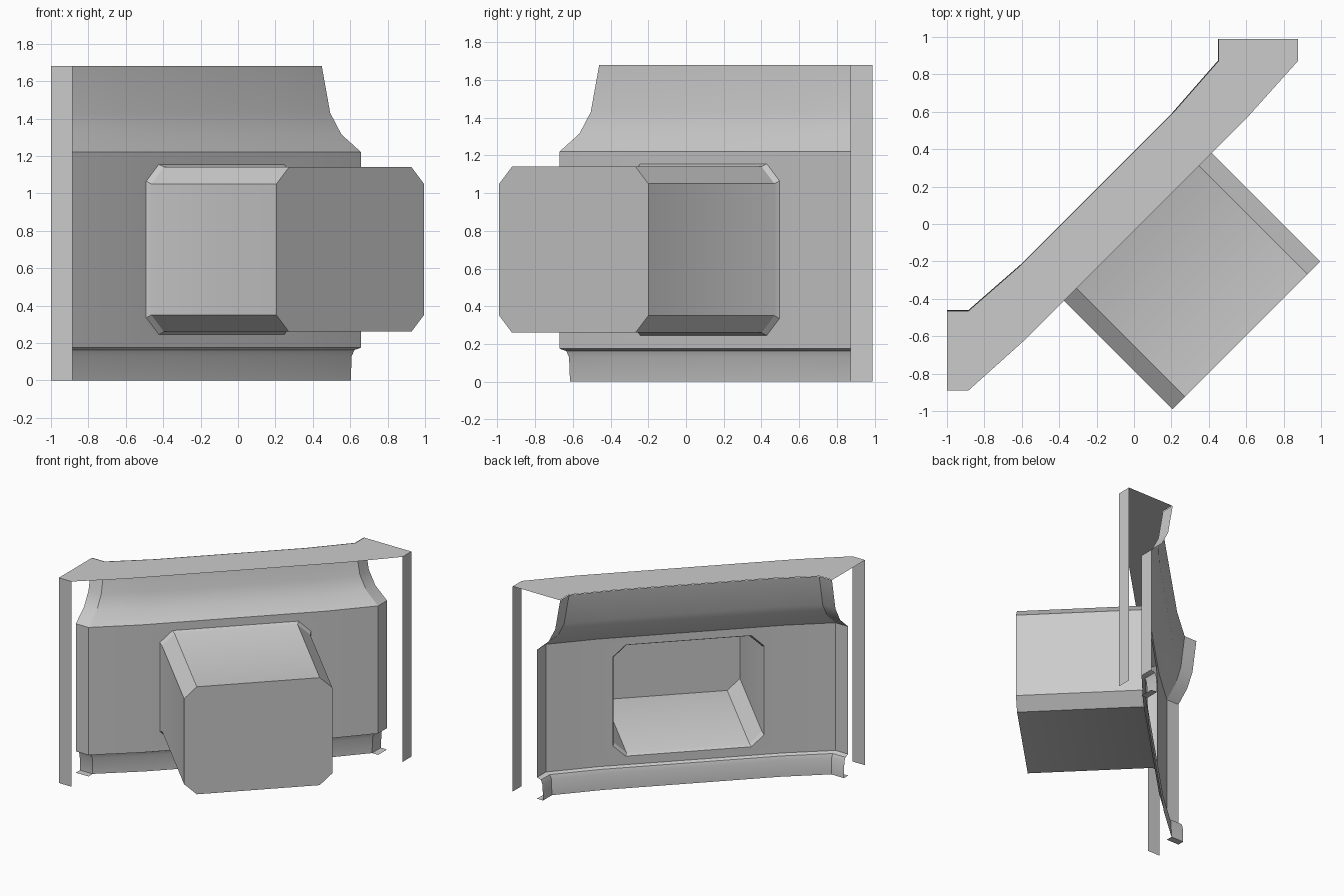
import bpy
import math

if "Cube" in bpy.data.objects:
    bpy.data.objects.remove(bpy.data.objects["Cube"])

SKEW = 0.012          # the wall's mirror line sits slightly off the diagonal
TOP = 1.68


def plan(a):
    """Plan polyline of the diagonal wall; a = setback (0.89 front, 0.47 back)."""
    t = (0.89 - a) / 0.42
    bend = (-0.575 - 0.03 * t, -0.612 + 0.387 * t)
    half = [(-1.0, -a), (-0.885, -a), bend]
    return half + [(-y - SKEW, -x - SKEW) for x, y in reversed(half)]


def make(name, verts, faces, smooth=False):
    me = bpy.data.meshes.new(name)
    me.from_pydata(verts, [], faces)
    me.update()
    ob = bpy.data.objects.new(name, me)
    bpy.context.collection.objects.link(ob)
    if smooth:
        bpy.ops.object.select_all(action='DESELECT')
        ob.select_set(True)
        bpy.context.view_layer.objects.active = ob
        bpy.ops.object.shade_smooth_by_angle(angle=math.radians(30))
    return ob


def octagon(grow, d):
    """Chamfered box outline, counter-clockwise from the front, at depth d = x - y."""
    s, cs = 0.79 + grow, 0.135          # half width and chamfer along x + y
    lo, hi, cz = 0.26 - grow, 1.14 + grow, 0.09
    pts = [(-s, lo + cz), (-s + cs, lo), (s - cs, lo), (s, lo + cz),
           (s, hi - cz), (s - cs, hi), (-s + cs, hi), (-s, hi - cz)]
    return [((u + 0.005 + d) / 2, (u + 0.005 - d) / 2, z) for u, z in pts]


# Wall: profile (setback, height) swept along the plan, with an octagonal opening
profile = [(0.615, 0), (0.62, 0.13), (0.635, 0.163), (0.67, 0.175),
           (0.67, 1.22), (0.565, 1.315), (0.505, 1.43), (0.46, TOP)]
PANEL = 3
verts = [(x, y, z) for a, z in profile for x, y in plan(a)]
bend = plan(0.67)[2]
depth = bend[0] - bend[1]
faces = []
for k in range(len(profile) - 1):
    for j in range(5):
        c = [k * 6 + j, k * 6 + j + 1, k * 6 + j + 7, k * 6 + j + 6]
        if k == PANEL and j == 2:
            o = len(verts)
            for i in range(4):
                faces.append((c[i], o + 2 * i + 1, o + 2 * i))
                faces.append((c[i], c[(i + 1) % 4], o + (2 * i + 2) % 8, o + 2 * i + 1))
        else:
            faces.append(tuple(c))
verts += octagon(0.015, depth)
make("wall", verts, faces, smooth=True)

# Box: flared at the wall, open at the back, capped at the front
rings = [octagon(0.015, depth), octagon(0, depth + 0.04), octagon(0, 1.195)]
verts = [v for r in rings for v in r]
faces = [(r * 8 + i, r * 8 + (i + 1) % 8, r * 8 + 8 + (i + 1) % 8, r * 8 + 8 + i)
         for r in range(2) for i in range(8)]
faces.append(tuple(range(16, 24)))
make("projecting_box", verts, faces, smooth=True)

# Flat top plate between front and back outlines
front, back = plan(0.89), plan(0.465)
verts = [(x, y, TOP) for x, y in front + back]
make("top_plate", verts, [(j, j + 1, j + 7, j + 6) for j in range(5)])

# Vertical strips at the outer ends, and small foot flaps below the wall ends
outer, inner = plan(0.67), plan(0.615)
for side, j in (("left", 0), ("right", 4)):
    p, q = front[j], front[j + 1]
    make(side + "_end_strip", [(*p, 0), (*q, 0), (*q, TOP), (*p, TOP)], [(0, 1, 2, 3)])
    make(side + "_foot_flap",
         [(*outer[j], 0), (*outer[j + 1], 0), (*inner[j + 1], 0), (*inner[j], 0)],
         [(0, 1, 2, 3)])
